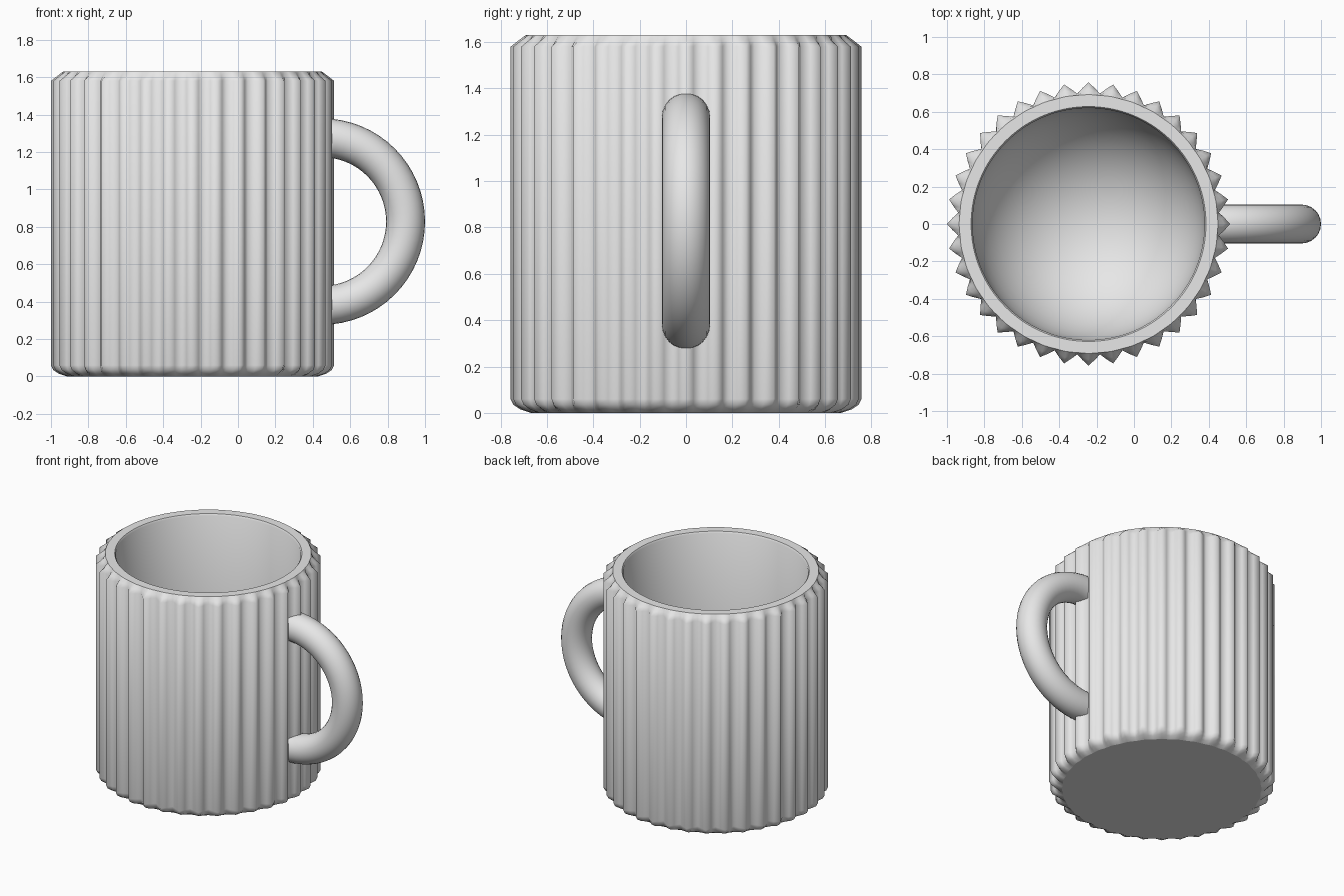
import bpy
import bmesh
from math import sin, cos, pi

cube = bpy.data.objects.get("Cube")
if cube:
    bpy.data.objects.remove(cube, do_unlink=True)

AXIS_X = -0.243      # centre of the cup
HEIGHT = 1.63
RIBS = 36
STEPS = 4            # points per rib: peak, slope, valley, slope
COUNT = RIBS * STEPS
INNER = 0.62

clay = bpy.data.materials.new("grey glaze")
clay.use_nodes = True
clay.diffuse_color = (0.8, 0.8, 0.8, 1)
clay.node_tree.nodes["Principled BSDF"].inputs["Base Color"].default_value = (0.8, 0.8, 0.8, 1)


def finish(bm, name):
    bmesh.ops.recalc_face_normals(bm, faces=bm.faces)
    mesh = bpy.data.meshes.new(name)
    bm.to_mesh(mesh)
    bm.free()
    mesh.materials.append(clay)
    obj = bpy.data.objects.new(name, mesh)
    bpy.context.collection.objects.link(obj)
    return obj


def bridge(bm, a, b, smooth=True):
    n = len(a)
    for i in range(n):
        j = (i + 1) % n
        bm.faces.new((a[i], a[j], b[j], b[i])).smooth = smooth


def ribbed_ring(bm, valley, peak, z):
    """Ring whose radius swings between valley and peak once per rib."""
    ring = []
    for i in range(COUNT):
        a = 2 * pi * i / COUNT
        r = valley + (peak - valley) * (0.5 + 0.5 * cos(RIBS * a))
        ring.append(bm.verts.new((AXIS_X + r * cos(a), r * sin(a), z)))
    return ring


# Cup: ribbed outside, flat rim, straight inside wall and a round bowl floor
bm = bmesh.new()
outside = [(0.665, 0.67, 0), (0.685, 0.715, 0.015), (0.697, 0.745, 0.035), (0.70, 0.757, 0.06),
           (0.70, 0.757, 1.58), (0.695, 0.725, 1.605), (0.69, 0.692, HEIGHT)]
rings = [ribbed_ring(bm, *level) for level in outside]
for low, high in zip(rings, rings[1:]):
    bridge(bm, low, high)
bm.faces.new(rings[0]).smooth = False

rim_inner = ribbed_ring(bm, INNER + 0.008, INNER + 0.008, HEIGHT)
bridge(bm, rings[-1], rim_inner, smooth=False)

bowl_z = 0.10 + INNER
inside = [(INNER, HEIGHT - 0.012), (INNER, bowl_z)]
inside += [(INNER * cos(t * pi / 24), bowl_z - INNER * sin(t * pi / 24)) for t in range(1, 12)]
previous = rim_inner
for radius, z in inside:
    ring = ribbed_ring(bm, radius, radius, z)
    bridge(bm, previous, ring)
    previous = ring
centre = bm.verts.new((AXIS_X, 0, bowl_z - INNER))
for i in range(COUNT):
    bm.faces.new((previous[i], previous[(i + 1) % COUNT], centre)).smooth = True
finish(bm, "ribbed_cup")

# Handle: half ring of round tube with short straight ends into the cup
bm = bmesh.new()
MAJOR, TUBE, HX, HZ = 0.448, 0.104, 0.448, 0.828
path = [(0.43, HZ - MAJOR, -pi / 2)]
for k in range(33):
    a = -pi / 2 + pi * k / 32
    path.append((HX + MAJOR * cos(a), HZ + MAJOR * sin(a), a))
path.append((0.43, HZ + MAJOR, pi / 2))
previous = None
for x, z, a in path:
    ring = []
    for s in range(24):
        t = 2 * pi * s / 24
        out = TUBE * cos(t)
        ring.append(bm.verts.new((x + out * cos(a), TUBE * sin(t), z + out * sin(a))))
    if previous:
        bridge(bm, previous, ring)
    else:
        bm.faces.new(ring)
    previous = ring
bm.faces.new(previous)
finish(bm, "handle")
